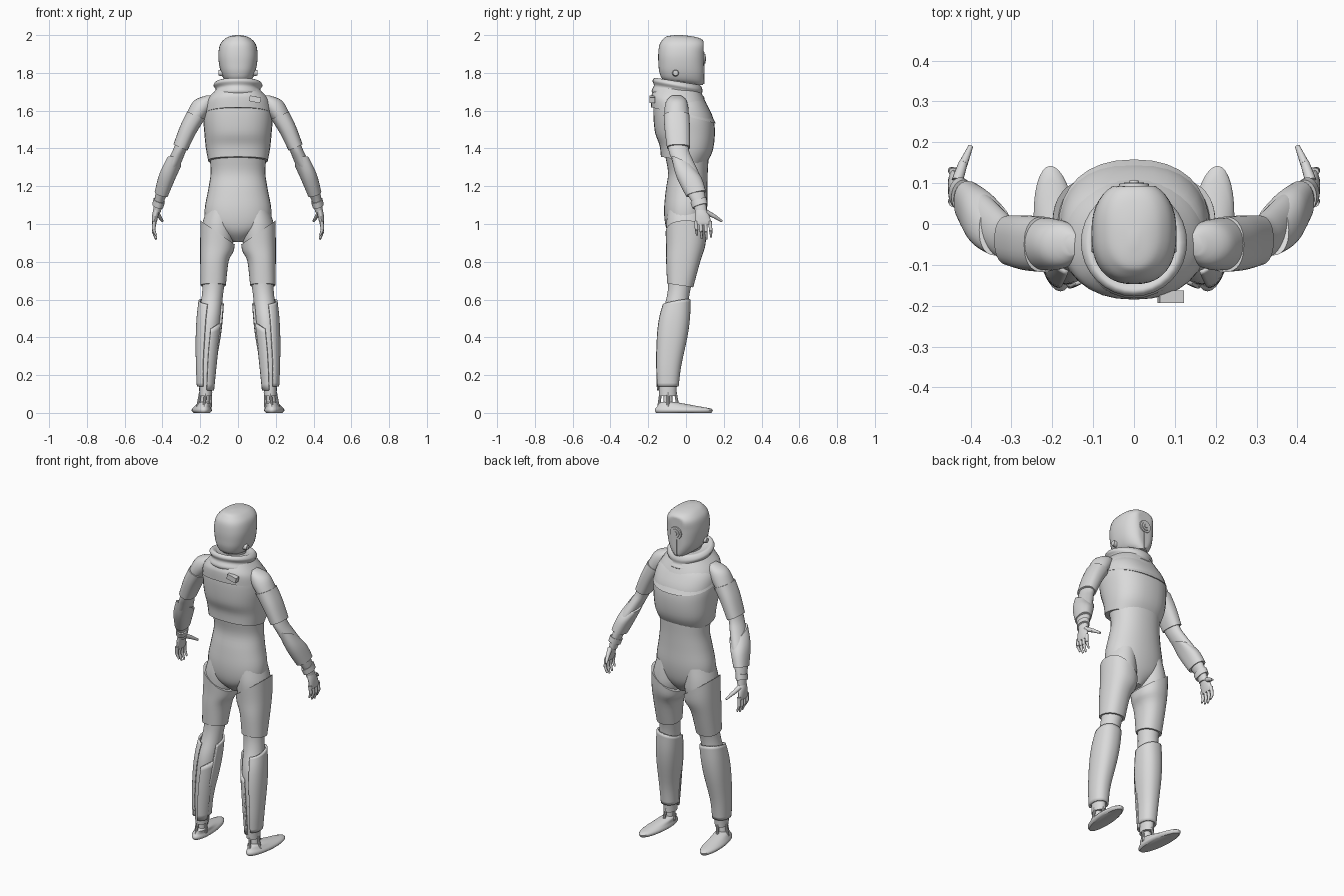
import bpy, bmesh, math
from mathutils import Vector

grey = bpy.data.materials.new("light grey")
grey.diffuse_color = (0.7, 0.7, 0.7, 1)


def finish(bm, name, angle=40):
    bmesh.ops.recalc_face_normals(bm, faces=bm.faces)
    me = bpy.data.meshes.new(name)
    bm.to_mesh(me)
    bm.free()
    me.materials.append(grey)
    ob = bpy.data.objects.new(name, me)
    bpy.context.collection.objects.link(ob)
    bpy.ops.object.select_all(action='DESELECT')
    ob.select_set(True)
    bpy.context.view_layer.objects.active = ob
    bpy.ops.object.shade_smooth_by_angle(angle=math.radians(angle))
    return ob


def smooth_rows(rows, n):
    """Catmull-Rom interpolation between section rows."""
    rows = [tuple(r) + (0,) * (7 - len(r)) for r in rows]
    out = []
    for i in range(len(rows) - 1):
        p0, p1, p2, p3 = rows[max(i - 1, 0)], rows[i], rows[i + 1], rows[min(i + 2, len(rows) - 1)]
        for k in range(n):
            t = k / n
            out.append([0.5 * (2 * b + (c - a) * t + (2 * a - 5 * b + 4 * c - d) * t * t
                               + (3 * b - a - 3 * c + d) * t ** 3)
                        for a, b, c, d in zip(p0, p1, p2, p3)])
    return out + [list(rows[-1])]


def loft(name, rows, side=1, power=2.0, arc=None, seg=32, n=4, limit_y=9, thick=0.012, grow=0):
    """Sections: z, centre x, centre y, radius x, radius y, slope in x, slope in y."""
    bm = bmesh.new()
    rings = []
    for z, cx, cy, rx, ry, tx, ty in smooth_rows(rows, n):
        ring = []
        for k in range(seg + (1 if arc else 0)):
            a = 2 * math.pi * k / seg
            if arc:
                a = math.radians(arc[0] + (arc[1] - arc[0]) * k / seg)
            c, s = math.cos(a), math.sin(a)
            dx = (rx + grow) * math.copysign(abs(c) ** (2 / power), c)
            dy = (ry + grow) * math.copysign(abs(s) ** (2 / power), s)
            ring.append(bm.verts.new((side * (cx + dx), min(cy + dy, limit_y), z + tx * dx + ty * dy)))
        rings.append(ring)
    for r0, r1 in zip(rings, rings[1:]):
        for k in range(seg):
            j = k + 1 if arc else (k + 1) % seg
            bm.faces.new((r0[k], r0[j], r1[j], r1[k]))
    if not arc:
        bm.faces.new(rings[0])
        bm.faces.new(rings[-1])
    ob = finish(bm, name)
    if arc:
        m = ob.modifiers.new("thickness", 'SOLIDIFY')
        m.thickness = thick
        m.offset = 0
    return ob


def rod(name, p0, p1, r0, r1, side=1, seg=12):
    p0, p1 = Vector(p0), Vector(p1)
    p0.x *= side
    p1.x *= side
    bm = bmesh.new()
    d = p1 - p0
    bmesh.ops.create_cone(bm, cap_ends=True, segments=seg, radius1=r0, radius2=r1, depth=d.length)
    bm.transform(d.to_track_quat('Z', 'Y').to_matrix().to_4x4())
    bmesh.ops.translate(bm, verts=bm.verts, vec=(p0 + p1) / 2)
    return finish(bm, name)


def box(name, loc, size, rot=0):
    bm = bmesh.new()
    bmesh.ops.create_cube(bm, size=1)
    bmesh.ops.scale(bm, verts=bm.verts, vec=size)
    ob = finish(bm, name)
    ob.location = loc
    ob.rotation_euler.y = rot
    return ob


# torso suit and neck
loft("body_suit", [(0.905, 0, 0, .03, .045), (0.95, 0, -.005, .10, .085), (1.0, 0, -.005, .165, .105),
                   (1.08, 0, -.002, .176, .114), (1.18, 0, .003, .158, .11), (1.27, 0, .01, .145, .105),
                   (1.36, 0, .005, .15, .115), (1.42, 0, 0, .15, .12)], power=2.2)
loft("neck", [(1.64, 0, -.05, .075, .075), (1.72, 0, -.04, .065, .07), (1.80, 0, -.03, .065, .075)])

# chest armour, draped cloth and collar
loft("chest_armour", [(1.335, 0, -.015, .158, .118, 0, -.18), (1.40, 0, 0, .17, .14, 0, -.12),
                      (1.48, 0, -.005, .178, .158), (1.56, 0, -.014, .183, .158), (1.63, 0, -.03, .172, .142),
                      (1.68, 0, -.04, .125, .12), (1.715, 0, -.04, .08, .09)], power=2.4)
loft("draped_cloth", [(1.575, 0, -.013, .182, .168, 0, -.25), (1.63, 0, -.03, .170, .152, 0, -.2),
                      (1.67, 0, -.04, .15, .138, 0, -.12), (1.715, 0, -.042, .11, .115, 0, -.1)], power=2.3, grow=.003)
loft("collar", [(1.665, 0, -.042, .115, .125, 0, -.1), (1.685, 0, -.042, .135, .14, 0, -.14),
                (1.71, 0, -.042, .118, .128, 0, -.18), (1.735, 0, -.045, .13, .132, 0, -.18),
                (1.755, 0, -.045, .112, .118, 0, -.16), (1.745, 0, -.045, .085, .09, 0, -.12)])
box("back_clasp", (.09, -.178, 1.66), (.06, .03, .03), .2)

# head, flat face, eye and ears
loft("head", [(1.735, 0, .035, .035, .055), (1.76, 0, -.01, .07, .105), (1.80, 0, -.02, .09, .12),
              (1.85, 0, -.023, .101, .123), (1.90, 0, -.023, .104, .124), (1.95, 0, -.018, .095, .122),
              (1.98, 0, -.02, .07, .10), (1.994, 0, -.035, .042, .065), (2.0, 0, -.04, .008, .012)],
     power=2.4, limit_y=.093, seg=40)
rod("eye_rim", (0, .08, 1.875), (0, .099, 1.875), .04, .036, seg=28)
rod("eye_ring", (0, .09, 1.875), (0, .102, 1.875), .027, .024, seg=24)
rod("eye_lens", (0, .09, 1.875), (0, .106, 1.875), .015, .011, seg=20)
box("face_ridge", (0, .09, 1.79), (.012, .014, .10))

for s, tag in ((1, "right"), (-1, "left")):
    rod("ear_" + tag, (.08, -.055, 1.80), (.104, -.055, 1.80), .019, .014, s, 16)

    # arm suit
    arm = [(1.68, .15, -.05, .02, .025), (1.655, .175, -.05, .055, .052), (1.60, .205, -.05, .06, .064),
           (1.50, .262, -.045, .043, .06), (1.40, .305, -.04, .036, .054), (1.34, .332, -.02, .038, .056),
           (1.25, .374, .015, .039, .062), (1.17, .402, .048, .032, .05), (1.11, .42, .07, .025, .036),
           (1.06, .43, .08, .02, .03)]
    loft("arm_" + tag, arm, s)
    # arm armour
    loft("upper_arm_armour_" + tag, [(1.575, .222, -.05, .047, .068, .42), (1.50, .264, -.046, .042, .067, .45),
                                     (1.405, .305, -.04, .037, .061, .45)], s, power=2.4)
    loft("forearm_armour_" + tag, [(1.325, .34, -.015, .037, .06, .3, -.5), (1.25, .375, .015, .04, .066, .3, -.1),
                                   (1.16, .406, .053, .033, .05, .3, .25)], s, power=2.3, grow=.002)
    loft("wrist_cuff_" + tag, [(1.125, .417, .066, .03, .042, .3, .3), (1.095, .425, .074, .029, .04, .3, .3)],
         s, n=2)
    # hand
    loft("palm_" + tag, [(1.085, .428, .074, .018, .026), (1.05, .437, .084, .017, .037),
                         (1.01, .443, .09, .013, .043), (.995, .444, .09, .009, .04)], s, seg=20)
    for i in range(4):
        y = .052 + .025 * i
        drop = (.0, .018, .022, .01)[i]
        a, b, c = (.443, y, 1.015), (.447, y + .004, .97 - drop / 2), (.434, y + .006, .94 - drop)
        rod(f"finger_base_{i}_{tag}", a, b, .0105, .009, s)
        rod(f"finger_tip_{i}_{tag}", b, c, .009, .005, s)
    rod("thumb_base_" + tag, (.433, .105, 1.065), (.418, .15, 1.04), .014, .011, s)
    rod("thumb_tip_" + tag, (.418, .148, 1.042), (.4, .19, 1.015), .011, .006, s)

    # leg suit
    leg = [(1.08, .095, 0, .07, .095), (1.0, .103, 0, .086, .104), (.92, .108, 0, .088, .102),
           (.80, .125, -.015, .068, .082), (.68, .13, -.032, .058, .062), (.60, .138, -.045, .056, .06),
           (.50, .15, -.062, .06, .073), (.40, .157, -.075, .056, .071), (.25, .17, -.092, .042, .056),
           (.15, .171, -.096, .035, .048), (.09, .171, -.096, .034, .045)]
    loft("leg_" + tag, leg, s)
    # thigh and shin armour
    loft("thigh_armour_" + tag, [(.955, .108, 0, .088, .105, .7), (.88, .112, -.002, .085, .10, .3),
                                 (.80, .125, -.015, .072, .087), (.675, .131, -.031, .064, .066, 0, -.15)],
         s, power=2.3, grow=.003)
    loft("shin_armour_" + tag, [(.585, .142, -.05, .062, .07, .15, .2), (.50, .15, -.062, .064, .078, .1),
                                (.40, .158, -.075, .061, .077), (.25, .17, -.092, .048, .062),
                                (.14, .171, -.097, .042, .053)],
         s, power=2.3, arc=(-75, 205), thick=.01)
    loft("calf_armour_" + tag, [(.44, .153, -.07, .062, .077, -.6), (.30, .165, -.087, .054, .067),
                                (.12, .171, -.097, .041, .053)], s, arc=(195, 262), thick=.01, seg=12)

    # ankle struts and foot
    rod("ankle_" + tag, (.178, -.095, .03), (.171, -.096, .12), .026, .022, s, 16)
    for i, (dx, dy) in enumerate(((.028, 0), (-.028, 0), (0, -.038), (0, .04))):
        rod(f"ankle_strut_{i}_{tag}", (.18 + dx * 1.2, -.095 + dy * 1.3, .03), (.171 + dx, -.096 + dy, .11),
            .008, .007, s, 8)
    foot = loft("foot_" + tag, [(0, .192, -.012, .042, .145), (.01, .192, -.012, .052, .153),
                                (.022, .192, -.014, .05, .149), (.034, .19, -.04, .042, .112),
                                (.05, .184, -.08, .034, .065), (.058, .182, -.095, .02, .035)], s, n=2)
    for v in foot.data.vertices:  # toes turn slightly outward
        v.co.x += s * .08 * (v.co.y + .012)
